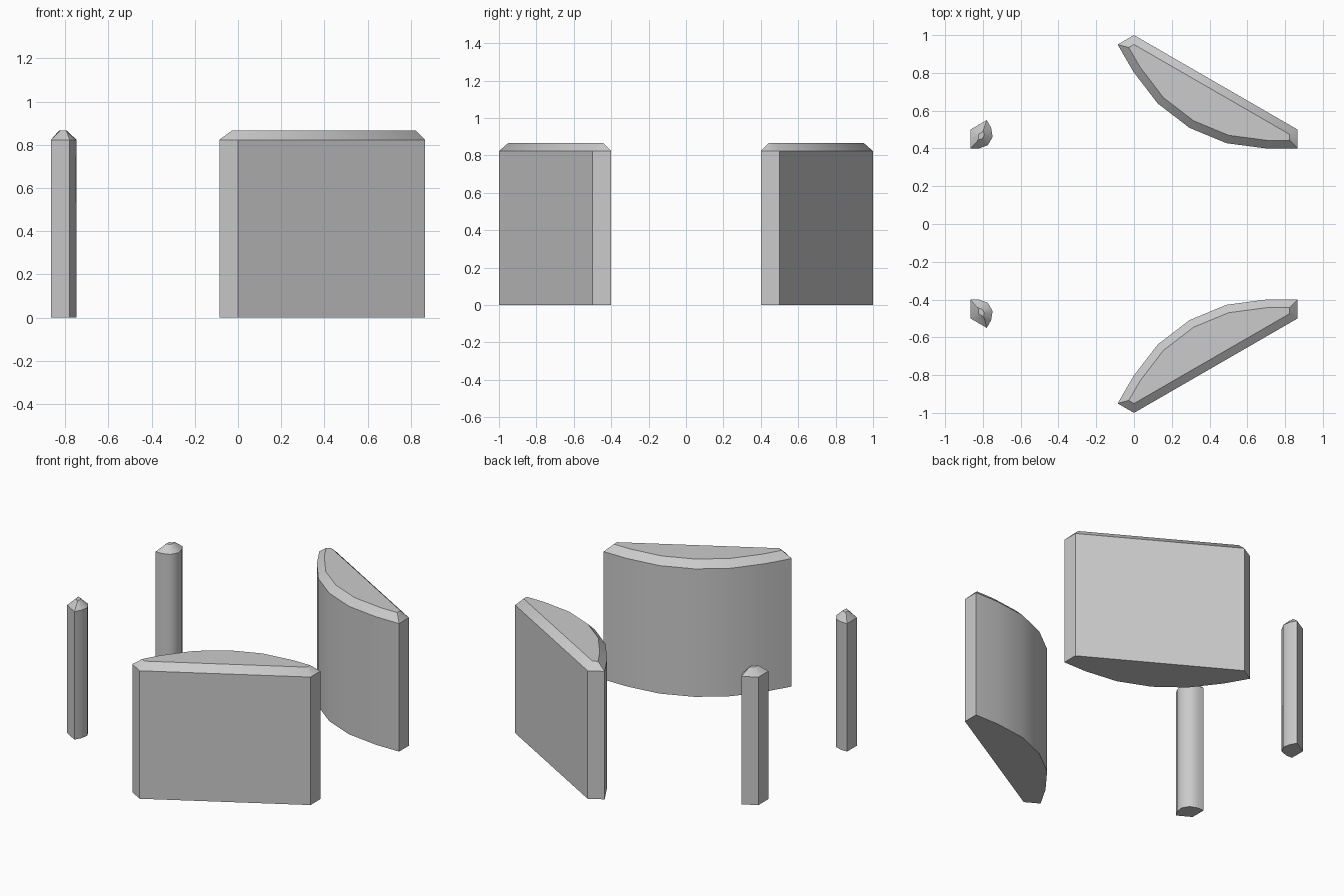
import bpy, bmesh, math
from mathutils import Vector

if "Cube" in bpy.data.objects:
    bpy.data.objects.remove(bpy.data.objects["Cube"])

H, C = 0.866, 0.043          # height and top chamfer
S3 = math.sqrt(3) / 2


def arc(cx, cy, r, a0, a1, n):
    return [(cx + r * math.cos(math.radians(a0 + (a1 - a0) * i / n)),
             cy + r * math.sin(math.radians(a0 + (a1 - a0) * i / n))) for i in range(n + 1)]


def inset(pts, d):
    # offset a counter-clockwise polygon inward with mitred corners
    out = []
    for i, p in enumerate(pts):
        p, a, b = Vector(p), Vector(pts[i - 1]), Vector(pts[(i + 1) % len(pts)])
        e0, e1 = (p - a).normalized(), (b - p).normalized()
        n0, n1 = Vector((-e0.y, e0.x)), Vector((-e1.y, e1.x))
        out.append(tuple(p + (n0 + n1) * d / (1 + n0.dot(n1))))
    return out


def block(name, pts):
    # upright prism with a chamfered top rim
    area = sum(pts[i - 1][0] * p[1] - p[0] * pts[i - 1][1] for i, p in enumerate(pts))
    if area < 0:
        pts = pts[::-1]
    bm = bmesh.new()
    rings = [[bm.verts.new((x, y, z)) for x, y in ring]
             for ring, z in ((pts, 0), (pts, H - C), (inset(pts, C), H))]
    n = len(pts)
    for lo, hi in zip(rings, rings[1:]):
        for i in range(n):
            j = (i + 1) % n
            bm.faces.new((lo[i], lo[j], hi[j], hi[i]))
    bm.faces.new(rings[0][::-1])
    bm.faces.new(rings[-1])
    me = bpy.data.meshes.new(name)
    bm.to_mesh(me)
    bm.free()
    ob = bpy.data.objects.new(name, me)
    bpy.context.collection.objects.link(ob)
    bpy.ops.object.select_all(action='DESELECT')
    ob.select_set(True)
    bpy.context.view_layer.objects.active = ob
    bpy.ops.object.shade_smooth_by_angle(angle=math.radians(42))


# wide wall: one straight hexagon side, curved inner face
wall = [(0, 1), (-0.1 * S3, 0.95)] + arc(0.7, 0.7 * math.sqrt(3), 0.8124, 210, 270, 4) \
    + [(S3, 0.4), (S3, 0.5)]

# slim post: hexagon corner with a rounded inner face
post = [(-S3, 0.5), (-S3, 0.4)] + arc(-0.821, 0.474, 0.074, -90, 30, 3) + [(-0.9 * S3, 0.55)]

for side, s in (("front", -1), ("back", 1)):
    block(side + "_wall", [(x, y * s) for x, y in wall])
    block(side + "_post", [(x, y * s) for x, y in post])
